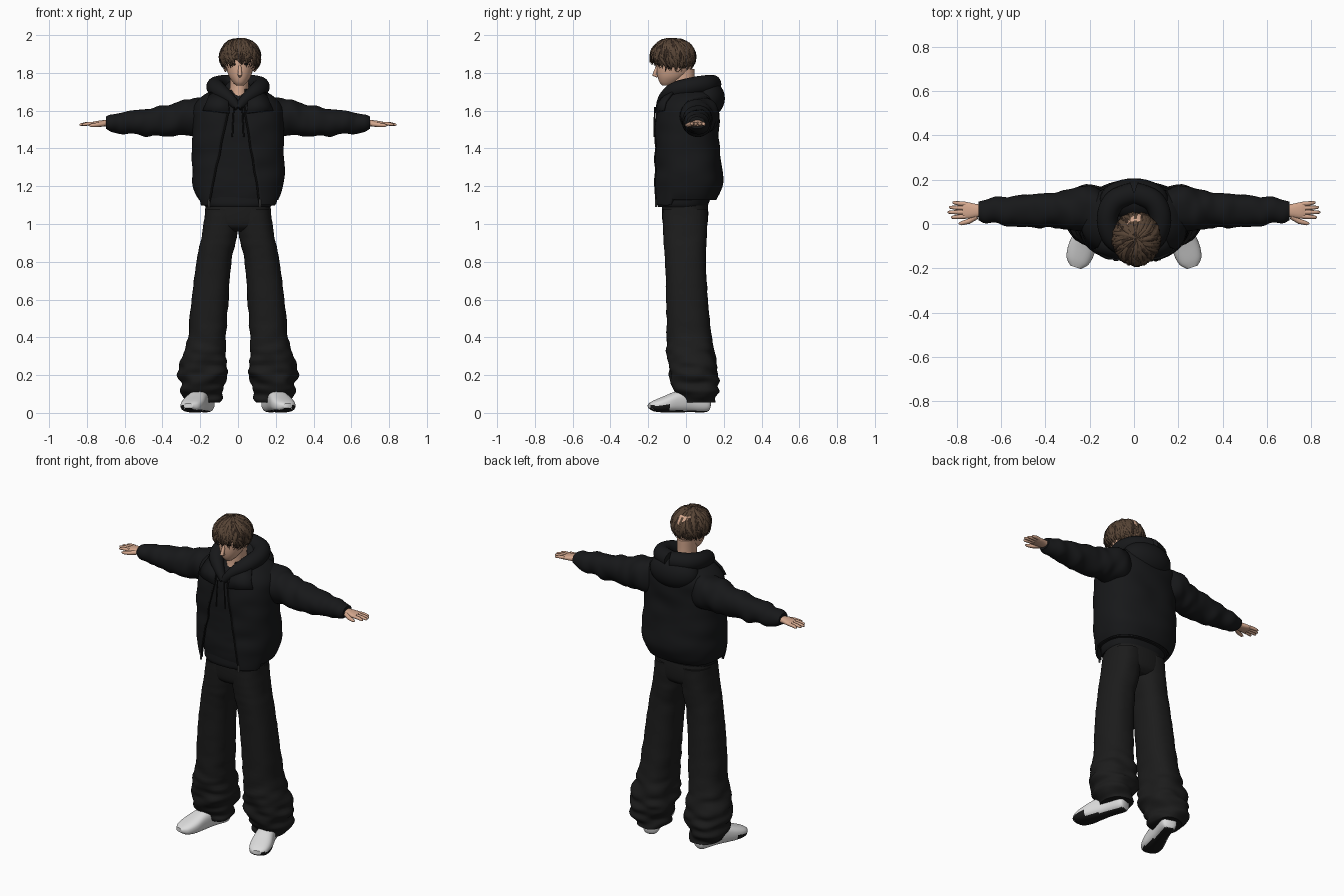
import bpy, bmesh, math, random
from mathutils import Vector, Matrix, noise

if "Cube" in bpy.data.objects:
    bpy.data.objects.remove(bpy.data.objects["Cube"])

random.seed(4)


def material(name, *rgb):
    m = bpy.data.materials.new(name)
    m.diffuse_color = (*rgb, 1)
    m.use_nodes = True
    m.node_tree.nodes["Principled BSDF"].inputs["Base Color"].default_value = m.diffuse_color
    return m


JACKET = material("jacket black", .0085, .009, .010)
PANTS = material("trouser black", .0115, .0115, .0115)
HAIR = material("hair brown", .095, .058, .036)
HAIR2 = material("hair dark brown", .035, .021, .014)
SKIN = material("skin", .66, .39, .27)
WHITE = material("shoe white", .72, .72, .72)
SOLE = material("sole black", .01, .01, .01)
METAL = material("zip grey", .12, .12, .12)


def spline(pts, n=6):
    """Catmull-Rom through tuples of any length."""
    out = []
    for i in range(len(pts) - 1):
        a, b, c, d = pts[max(i - 1, 0)], pts[i], pts[i + 1], pts[min(i + 2, len(pts) - 1)]
        for k in range(n):
            t = k / n
            out.append(tuple(.5 * (2 * q + (r - p) * t + (2 * p - 5 * q + 4 * r - s) * t * t
                                   + (3 * q - p - 3 * r + s) * t ** 3) for p, q, r, s in zip(a, b, c, d)))
    return out + [tuple(pts[-1])]


def make(name, ringsets, mats, mirror=False, closed=True, thick=0, rule=None):
    """Skin one or more lists of rings into a single smooth object."""
    bm = bmesh.new()
    for rings in ringsets:
        vs = [[bm.verts.new(p) for p in r] for r in rings]
        n = len(vs[0])
        for a, b in zip(vs, vs[1:]):
            for j in range(n if closed else n - 1):
                k = (j + 1) % n
                bm.faces.new((a[j], a[k], b[k], b[j]))
        if closed:
            bm.faces.new(vs[0][::-1])
            bm.faces.new(vs[-1])
    bmesh.ops.recalc_face_normals(bm, faces=bm.faces)
    if rule:
        for f in bm.faces:
            f.material_index = rule(f)
    me = bpy.data.meshes.new(name)
    bm.to_mesh(me)
    bm.free()
    for m in mats:
        me.materials.append(m)
    me.shade_smooth()
    me.set_sharp_from_angle(angle=math.radians(55))
    ob = bpy.data.objects.new(name, me)
    bpy.context.collection.objects.link(ob)
    if thick:
        s = ob.modifiers.new("thickness", 'SOLIDIFY')
        s.thickness, s.offset = thick, 0
    if mirror:
        ob.modifiers.new("mirror", 'MIRROR')
    return ob


def loft(secs, axis='z', n=40, p=2.4, sub=6, amp=None, freq=(9, 9, 22), gap=None):
    """Superellipse rings from (t, u0, u1, v0, v1); angle 0 is the low-v (front) side."""
    rings = []
    for t, u0, u1, v0, v1 in spline(secs, sub):
        cu, cv, ru, rv = (u0 + u1) / 2, (v0 + v1) / 2, (u1 - u0) / 2, (v1 - v0) / 2
        lo, hi = 0, 2 * math.pi
        if gap:
            g = [math.asin(min(1, x / ru) ** (p / 2)) for x in gap(t)]
            lo, hi = g[0], hi - g[1]
        ring = []
        for i in range(n):
            a = lo + (hi - lo) * i / (n - 1 if gap else n)
            s, c = math.sin(a), -math.cos(a)
            s = math.copysign(abs(s) ** (2 / p), s)
            c = math.copysign(abs(c) ** (2 / p), c)
            q = {'z': lambda u, v: Vector((u, v, t)), 'x': lambda u, v: Vector((t, u, v)),
                 'y': lambda u, v: Vector((u, t, v))}[axis]
            pt, ctr = q(cu + ru * s, cv + rv * c), q(cu, cv)
            if amp:
                w = noise.noise(Vector(x * f for x, f in zip(pt, freq)))
                pt += (pt - ctr).normalized() * w * amp(t)
            ring.append(pt)
        rings.append(ring)
    return rings


def tube(pts, radii, n=8, ref=Vector((0, 0, 1)), flat=1):
    pts = [Vector(p) for p in pts]
    rings = []
    for i, p in enumerate(pts):
        t = (pts[min(i + 1, len(pts) - 1)] - pts[max(i - 1, 0)]).normalized()
        side = t.cross(ref(p) if callable(ref) else ref).normalized()
        up = side.cross(t)
        r = radii[i] if isinstance(radii, list) else radii
        rings.append([p + r * (side * math.cos(a) + up * flat * math.sin(a))
                      for a in (2 * math.pi * k / n for k in range(n))])
    return rings


def ball(c, r, n=20):
    """Ellipsoid as rings."""
    return [[(c[0] + r[0] * math.sin(h) * math.cos(a), c[1] + r[1] * math.sin(h) * math.sin(a), c[2] + r[2] * math.cos(h))
             for a in (2 * math.pi * k / n for k in range(n))] for h in (.03 + (math.pi - .06) * i / 14 for i in range(15))]


# Trousers: baggy legs that bunch at the ankle, joined by the hips
leg = [(1.08, -.005, .172, -.125, .115), (.98, 0, .185, -.122, .112), (.9, .013, .2, -.118, .108),
       (.8, .035, .22, -.11, .105), (.6, .05, .245, -.105, .115), (.4, .06, .265, -.1, .135),
       (.3, .058, .285, -.1, .155), (.22, .06, .308, -.092, .168), (.16, .072, .308, -.078, .172),
       (.1, .088, .292, -.055, .165), (.055, .1, .275, -.03, .15)]
make("trouser_legs", [loft(leg, amp=lambda z: .004 + .022 * max(0, min(1, (.55 - z) / .35)))], [PANTS], mirror=True)
make("trouser_hips", [loft([(1.15, -.165, .165, -.125, .11), (1.06, -.175, .175, -.128, .118),
                            (.99, -.17, .17, -.118, .11), (.96, -.1, .1, -.08, .08)])], [PANTS])

# Shoes: loft from heel to toe, then turned outwards
shoe = loft([(.13, -.028, .028, .025, .09), (.11, -.045, .045, .004, .11), (.02, -.048, .048, .004, .125),
             (-.05, -.055, .055, .002, .115), (-.12, -.062, .062, .002, .088), (-.175, -.052, .052, .008, .066),
             (-.205, -.025, .025, .025, .05)], 'y', p=2.6, n=32)
turn = Matrix.Translation((.2, 0, 0)) @ Matrix.Rotation(math.radians(18), 4, 'Z')
shoe = [[turn @ p for p in r] for r in shoe]


def sole_rule(f):
    c = f.calc_center_median()
    outer = f.normal.x > .5 and c.z < .04 and -.2 < c.y < -.09
    return 1 if c.z < .012 or f.normal.z < -.75 or outer else 0


make("shoes", [shoe], [WHITE, SOLE], mirror=True, rule=sole_rule)

# Hoodie body and ribbed hem under the jacket
body = [(1.13, -.205, .212, -.162, .155), (1.17, -.222, .226, -.167, .175), (1.23, -.234, .238, -.166, .187),
        (1.32, -.238, .24, -.162, .183), (1.45, -.236, .238, -.16, .17), (1.55, -.235, .235, -.155, .168),
        (1.62, -.225, .225, -.14, .165), (1.67, -.19, .19, -.108, .155), (1.71, -.12, .12, -.075, .13)]
inner = [(t, a + .014, b - .014, c + .012, d - .012) for t, a, b, c, d in body]
make("hoodie_body", [loft(inner, amp=lambda z: .004)], [JACKET])
make("hoodie_hem", [loft([(1.09, -.172, .172, -.148, .112), (1.11, -.182, .182, -.154, .12), (1.16, -.19, .19, -.15, .14)])], [JACKET])

# Jacket: open shell whose front edges slant apart toward the hem
def opening(z):
    f = max(0, min(1, (1.6 - z) / .5))
    return .035 + .08 * f, .05 + .11 * f


shell = loft(body, n=70, amp=lambda z: .009, freq=(7, 7, 12), gap=opening)
for ring in shell[:8]:
    for q in ring:
        if q.y < -.08:
            q.z -= .03 * (1.2 - q.z) / .07 if q.z < 1.2 else 0
make("jacket_body", [shell], [JACKET], closed=False, thick=.012)
edges = [[r[k] + Vector((0, -.006, 0)) for r in shell[:-12]] for k in (0, -1)]
make("jacket_zips", [tube(e, .0045, 6, Vector((0, 1, 0))) for e in edges], [SOLE])
make("zip_pulls", [tube([e[0] + Vector((0, -.004, .03)), e[0] + Vector((0, -.004, -.01))], .006, 6, Vector((0, 1, 0)))
                   for e in edges], [METAL])

# Jacket collar flaps
make("collar_flaps", [[[(.05, -.118, 1.68), (.1, -.1, 1.69), (.145, -.07, 1.695)],
                       [(.05, -.15, 1.635), (.11, -.138, 1.64), (.165, -.108, 1.645)],
                       [(.045, -.163, 1.585), (.12, -.15, 1.595), (.185, -.118, 1.6)]]],
     [JACKET], mirror=True, closed=False, thick=.012)

# Sleeves with soft wrinkles
sleeve = [(.13, -.03, .15, 1.49, 1.675), (.2, -.035, .172, 1.475, 1.675), (.26, -.03, .168, 1.468, 1.662),
          (.32, -.022, .15, 1.465, 1.645), (.4, -.015, .138, 1.465, 1.625), (.5, -.013, .132, 1.467, 1.61),
          (.6, -.004, .122, 1.477, 1.592), (.67, .006, .112, 1.487, 1.577), (.7, .015, .104, 1.497, 1.567)]
make("sleeves", [loft(sleeve, 'x', n=32, p=2.1, amp=lambda x: .013, freq=(20, 9, 9))], [JACKET], mirror=True)

# Hands: palm, four fingers and a thumb
palm = loft([(.67, .036, .086, 1.515, 1.552), (.71, .03, .09, 1.516, 1.55), (.75, .024, .098, 1.517, 1.545),
             (.772, .028, .097, 1.52, 1.54)], 'x', n=20)
hand = [palm]
for y0, y1, length in ((.034, .03, .055), (.053, .053, .07), (.072, .075, .064), (.09, .097, .048)):
    hand.append(tube([(.76, y0, 1.531), (.77 + length * .5, (y0 + y1) / 2, 1.53), (.77 + length * .9, y1, 1.526),
                      (.77 + length, y1, 1.525)], [.0105, .0095, .007, .003]))
hand.append(tube([(.71, .035, 1.53), (.745, .012, 1.525), (.778, .003, 1.522), (.79, .002, 1.522)], [.014, .012, .009, .003]))
make("hands", hand, [SKIN], mirror=True)

# Hood: thick roll round the neck and a bag lying on the back
roll = spline([(0, -.14, 1.615, .02), (.045, -.118, 1.665, .03), (.1, -.06, 1.705, .045), (.12, .03, 1.728, .048),
               (.085, .105, 1.738, .05), (0, .14, 1.74, .05)])
make("hood_roll", [tube([q[:3] for q in roll], [q[3] for q in roll], 16)], [JACKET], mirror=True)
make("hood_bag", [ball((0, .11, 1.665), (.155, .096, .1), 32)], [JACKET])
make("hood_strings", [tube([(.022, -.165, 1.62), (.026, -.168, 1.55), (.03, -.168, 1.46)], .004, 6, Vector((0, 1, 0)))],
     [SOLE], mirror=True)

# Neck and bare throat, head, nose and ear shapes
make("neck", [loft([(1.62, -.05, .05, -.11, .05), (1.68, -.05, .055, -.09, .055), (1.74, -.042, .056, -.085, .045),
                    (1.82, -.045, .06, -.09, .045)], n=24, p=2)], [SKIN])
make("head", [loft([(1.732, -.008, .028, -.125, -.08), (1.75, -.027, .047, -.14, -.04), (1.78, -.047, .067, -.15, 0),
                    (1.82, -.06, .08, -.155, .03), (1.87, -.069, .089, -.153, .045), (1.92, -.065, .085, -.138, .045),
                    (1.96, -.04, .06, -.1, .02)], n=32, p=2.1)], [SKIN])
make("nose", [tube([(.01, -.148, 1.845), (.01, -.16, 1.81), (.01, -.168, 1.789), (.01, -.15, 1.78)],
                   [.006, .01, .012, .006], 10, Vector((1, 0, 0)))], [SKIN])
make("ears", [ball((.01 + s * .077, -.045, 1.835), (.01, .018, .03), 12) for s in (-1, 1)], [SKIN])
make("eyes", [ball((.01 + s * .032, -.146, 1.846), (.014, .008, .006), 12) for s in (-1, 1)], [SOLE])

# Hair: scalp cap trimmed along the hairline, then many curling locks
C, R = Vector((.011, -.068, 1.886)), Vector((.103, .114, .1))
cap = make("hair_cap", [ball(C, R * .96, 32)], [HAIR2])
bm = bmesh.new()
bm.from_mesh(cap.data)
low = [f for f in bm.faces if f.calc_center_median().z < 1.855 - .35 * (f.calc_center_median().y + .07)]
bmesh.ops.delete(bm, geom=low, context='FACES')
bm.to_mesh(cap.data)
bm.free()

locks = [[], []]
for i in range(420):
    ph = random.uniform(0, 2 * math.pi)
    front = max(0, -math.sin(ph)) ** 2
    th0 = math.radians(random.uniform(2, 75))
    th1 = max(th0 + .5, math.radians(127 - 24 * front + random.uniform(-22, 12)))
    th1 = min(th1, math.radians(140 - 22 * front))
    swirl, wig, off = random.uniform(-.5, .5), random.uniform(.04, .14), random.uniform(0, 6)
    puff, flick = random.uniform(0, .06), random.uniform(-.05, .1)
    pts = []
    for k in range(8):
        f = k / 7
        th, a = th0 + (th1 - th0) * f, ph + swirl * f + wig * math.sin(f * 6 + off)
        r = .96 + puff * math.sin(math.pi * f) + .05 * f + flick * f ** 3 + .02 * math.sin(f * 7 + off)
        pts.append(C + r * Vector((R.x * math.sin(th) * math.cos(a), R.y * math.sin(th) * math.sin(a), R.z * math.cos(th))))
    w = random.uniform(.005, .011)
    locks[i % 4 == 0].append(tube(pts, [w * s for s in (.4, .8, 1, 1, .9, .75, .5, .08)], 6, lambda p: p - C, .45))
make("hair_locks", locks[0], [HAIR])
make("hair_dark_locks", locks[1], [HAIR2])
